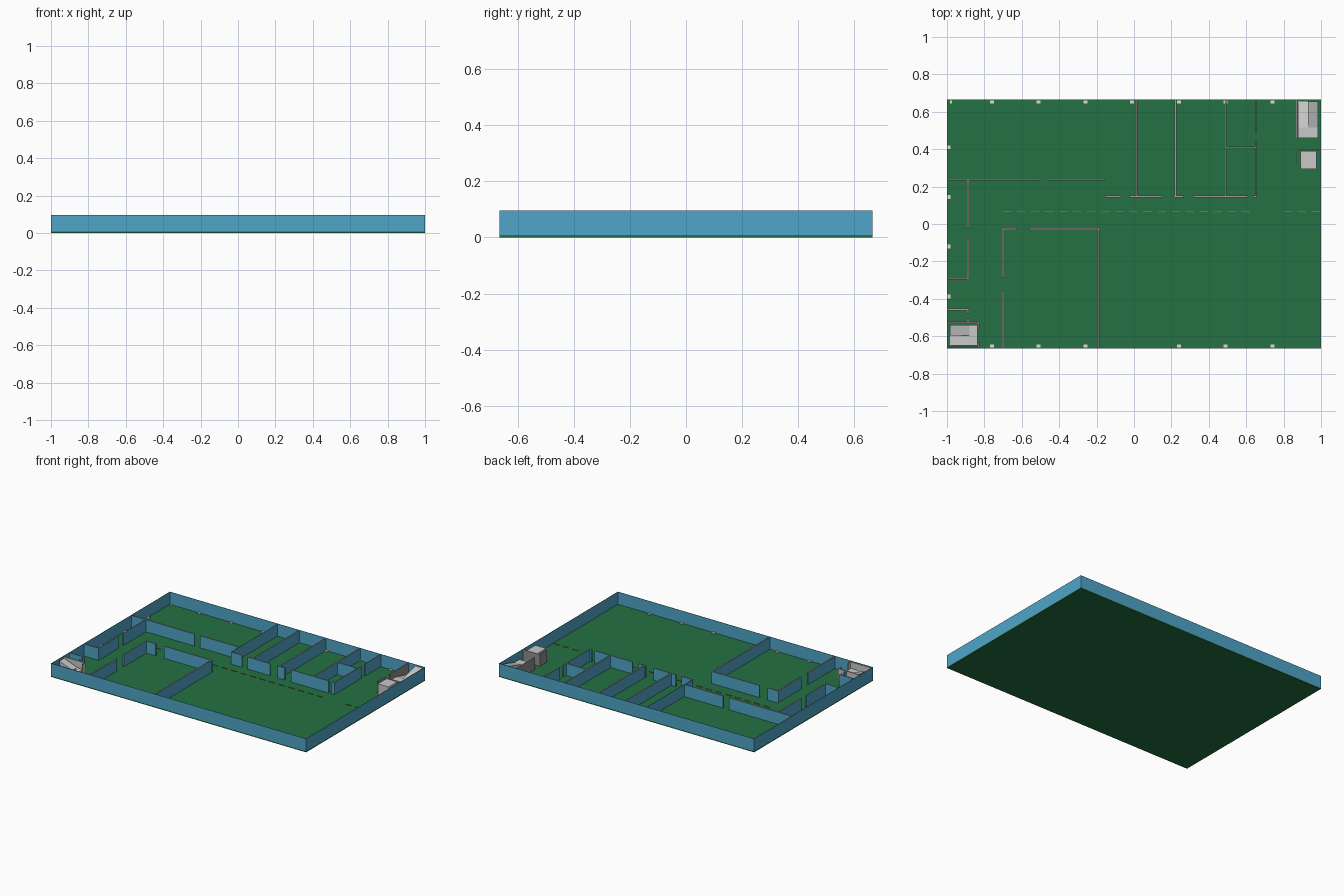
import bpy, bmesh

if "Cube" in bpy.data.objects:
    bpy.data.objects.remove(bpy.data.objects["Cube"])


def mat(name, rgb):
    m = bpy.data.materials.new(name)
    m.diffuse_color = (*rgb, 1)
    m.use_nodes = True
    m.node_tree.nodes["Principled BSDF"].inputs["Base Color"].default_value = m.diffuse_color
    return m


GREEN = mat("green floor", (0.017, 0.165, 0.055))
BLUE = mat("blue wall", (0.08, 0.376, 0.578))
CAP = mat("wall cap grey", (0.40, 0.33, 0.34))
GREY = mat("light grey", (0.58, 0.58, 0.58))
DARK = mat("shaft wall grey", (0.28, 0.27, 0.27))
WHITE = mat("off white", (0.75, 0.73, 0.66))
ORANGE = mat("orange", (0.7, 0.2, 0.02))

FLOOR, TOP, INNER = 0.008, 0.096, 0.093
X, Y, T = 1.0, 0.665, 0.009


def block(name, x0, x1, y0, y1, z0, z1, side, top=None):
    """Box; z1 is one height or the four heights of its top corners."""
    h = z1 if isinstance(z1, tuple) else (z1,) * 4
    c = [(x0, y0), (x1, y0), (x1, y1), (x0, y1)]
    bm = bmesh.new()
    lo = [bm.verts.new((x, y, z0)) for x, y in c]
    hi = [bm.verts.new((x, y, z)) for (x, y), z in zip(c, h)]
    bm.faces.new(lo[::-1])
    cap = bm.faces.new(hi)
    for i in range(4):
        j = (i + 1) % 4
        bm.faces.new((lo[i], lo[j], hi[j], hi[i]))
    if top:
        cap.material_index = 1
    me = bpy.data.meshes.new(name)
    bm.to_mesh(me)
    bm.free()
    me.materials.append(side)
    if top:
        me.materials.append(top)
    ob = bpy.data.objects.new(name, me)
    bpy.context.collection.objects.link(ob)
    return ob


def walls(name, axis, at, runs, t=T, side=BLUE, top=CAP, z1=INNER):
    """Straight wall along one axis, broken by doorways into runs."""
    for a, b in runs:
        if axis == "x":
            block(name, a, b, at - t / 2, at + t / 2, FLOOR, z1, side, top)
        else:
            block(name, at - t / 2, at + t / 2, a, b, FLOOR, z1, side, top)


# Floor slab and thin outer walls
block("floor", -X, X, -Y, Y, 0, FLOOR, GREEN)
E = 0.002
for s, n in ((-1, "front"), (1, "back")):
    y = s * (Y - E / 2)
    block(n + "_outer_wall", -X, X, y - E / 2, y + E / 2, 0.006, TOP, BLUE)
for s, n in ((-1, "left"), (1, "right")):
    x = s * (X - E / 2)
    block(n + "_outer_wall", x - E / 2, x + E / 2, -Y, Y, 0.006, TOP, BLUE)

# Back left hall
XE, YE = X - E, Y - E
walls("back_hall_wall", "x", 0.237, [(-XE, -0.505), (-0.46, -0.155)])
walls("hall_divider_sheet", "y", -0.155, [(0.147, YE)], t=0.002, top=None)

# Row of back rooms
walls("room_row_wall", "x", 0.147, [(-0.155, -0.07), (-0.025, 0.15), (0.21, 0.265),
                                    (0.315, 0.61), (0.635, 0.655)])
for x in (0.014, 0.222, 0.49):
    walls("room_divider", "y", x, [(0.147, YE)])
walls("room_row_end_wall", "y", 0.652, [(0.147, 0.37), (0.37, 0.445), (0.485, YE)], t=0.007)
walls("small_room_wall", "x", 0.41, [(0.49, 0.655)])

# Left side rooms
walls("left_room_wall", "y", -0.888, [(-0.293, -0.075), (-0.02, 0.237)])
walls("left_room_end", "x", -0.293, [(-XE, -0.884)])
walls("closet_wall", "x", -0.457, [(-XE, -0.884)])
walls("closet_side", "y", -0.888, [(-0.478, -0.457), (-0.522, -0.502)])

# Front room
walls("front_room_wall", "x", -0.027, [(-0.704, -0.625), (-0.56, -0.183)])
walls("front_room_left", "y", -0.70, [(-YE, -0.36), (-0.285, -0.027)])
walls("front_room_right", "y", -0.189, [(-YE, -0.027)])

# Back right stairwell: landing, lower ramp and upper ramp
block("back_landing", 0.876, 0.985, 0.46, 0.515, FLOOR, 0.05, GREY)
block("back_lower_ramp", 0.876, 0.93, 0.515, 0.655, FLOOR, (0.05, 0.05, 0.015, 0.015), GREY)
block("back_upper_ramp", 0.93, 0.985, 0.515, 0.655, FLOOR, (0.05, 0.05, 0.09, 0.09), GREY)
walls("back_stair_wall", "y", 0.870, [(0.455, YE)], 0.006, DARK, GREY)

# Lift shaft beside it
block("lift_shaft", 0.89, 0.975, 0.295, 0.39, FLOOR, 0.09, GREY)
walls("lift_back_wall", "x", 0.396, [(0.866, XE)], 0.006, DARK, GREY)
walls("lift_side_wall", "y", 0.870, [(0.32, 0.393)], 0.005, DARK, GREY)

# Front left stairwell
block("front_landing", -0.88, -0.838, -0.65, -0.54, FLOOR, 0.05, GREY)
block("front_lower_ramp", -0.985, -0.88, -0.65, -0.595, FLOOR, (0.015, 0.05, 0.05, 0.015), GREY)
block("front_upper_ramp", -0.985, -0.88, -0.595, -0.54, FLOOR, (0.09, 0.05, 0.05, 0.09), GREY)
walls("front_stair_wall", "x", -0.526, [(-XE, -0.827)], 0.008, GREY, CAP)
walls("front_stair_edge", "x", -0.657, [(-XE, -0.827)], 0.006, GREY, CAP)
walls("front_stair_side", "y", -0.830, [(-0.654, -0.63), (-0.56, -0.53)], 0.006, GREY, CAP)

# Low column bases along the outer walls
for i in range(8):
    x = -0.99 + 0.005 * (i == 0) if i == 0 else -1.01 + 0.25 * i
    block("back_column_base", x - 0.011 * (i > 0), x + 0.011, 0.645, 0.66, FLOOR, 0.016, WHITE)
    if i not in (0, 4):
        block("front_column_base", x - 0.011, x + 0.011, -0.66, -0.645, FLOOR, 0.016, WHITE)
for y in (0.41, 0.145, -0.12, -0.387):
    block("left_column_base", -0.996, -0.98, y - 0.01, y + 0.01, FLOOR, 0.016, WHITE)

# Orange dashed line along the corridor
for i in range(23):
    x = -0.70 + 0.075 * i
    if not 0.63 < x < 0.74:
        block("corridor_dash", x, x + 0.045, 0.064, 0.066, FLOOR, 0.012, ORANGE)
